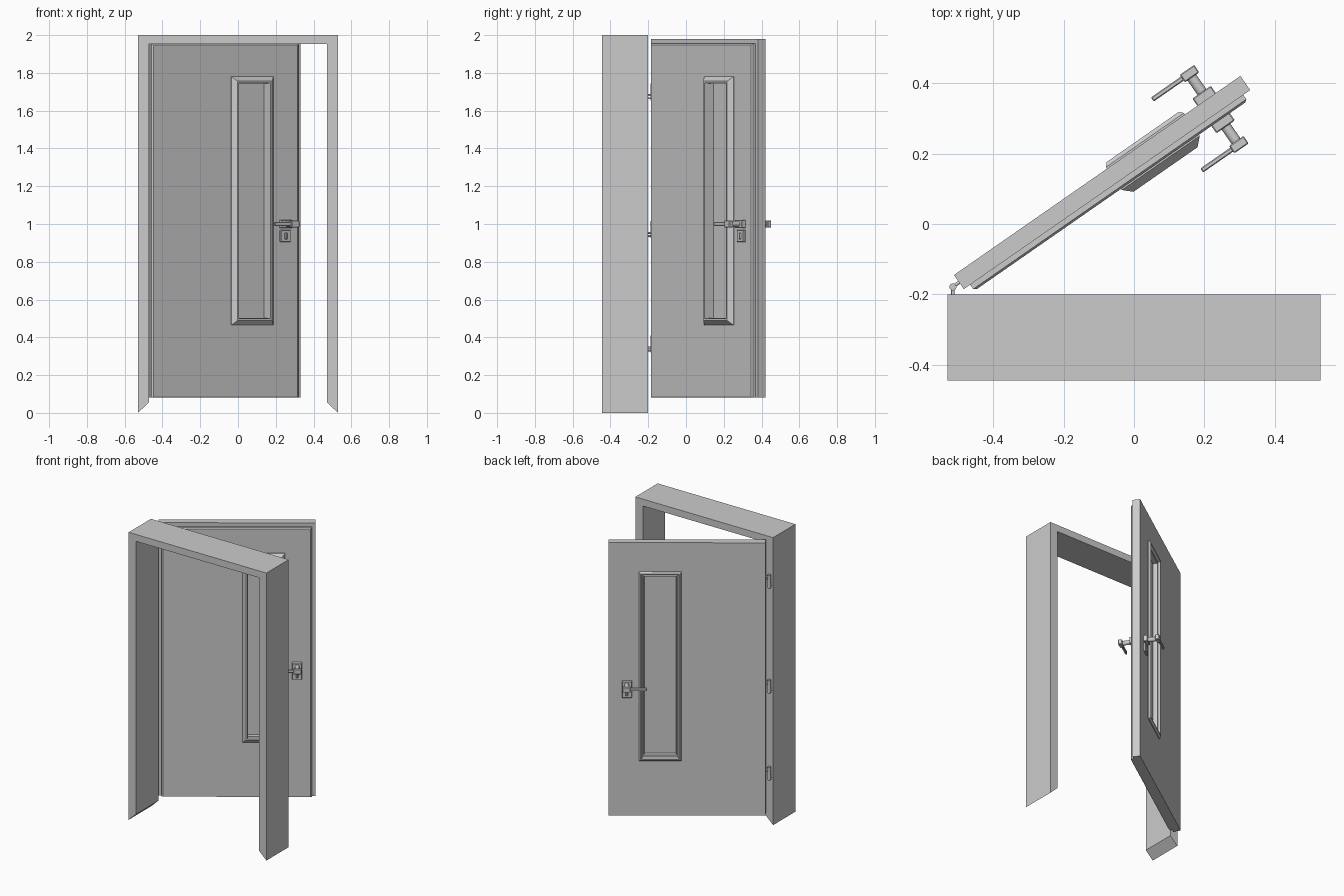
import bpy, bmesh, math
from mathutils import Matrix, Vector

if "Cube" in bpy.data.objects:
    bpy.data.objects.remove(bpy.data.objects["Cube"])

# Door space: x along the leaf from the hinge side, y towards its back face, z up
DOOR = Matrix.Translation((-0.512, -0.145, 0)) @ Matrix.Rotation(math.radians(34.8), 4, 'Z')
MID = -0.035          # middle plane of the leaf


def finish(name, bm, matrix=Matrix()):
    bmesh.ops.recalc_face_normals(bm, faces=bm.faces)
    mesh = bpy.data.meshes.new(name)
    bm.to_mesh(mesh)
    bm.free()
    ob = bpy.data.objects.new(name, mesh)
    bpy.context.collection.objects.link(ob)
    ob.matrix_world = matrix
    return ob


def ring_loft(name, rects):
    """Join rectangles (x0, x1, z0, z1, y) into one closed ring."""
    bm = bmesh.new()
    loops = [[bm.verts.new(p) for p in ((a, y, c), (b, y, c), (b, y, d), (a, y, d))]
             for a, b, c, d, y in rects]
    for i, lo in enumerate(loops):
        nx = loops[(i + 1) % len(loops)]
        for k in range(4):
            bm.faces.new((lo[k], lo[(k + 1) % 4], nx[(k + 1) % 4], nx[k]))
    return finish(name, bm, DOOR)


def box(name, x, y, z, bevel=0.0):
    bm = bmesh.new()
    size = [abs(r[1] - r[0]) for r in (x, y, z)]
    mid = [(r[0] + r[1]) / 2 for r in (x, y, z)]
    bmesh.ops.create_cube(bm, size=1, matrix=Matrix.Translation(mid) @ Matrix.Diagonal((*size, 1)))
    if bevel:
        bmesh.ops.bevel(bm, geom=bm.edges[:], offset=bevel, segments=1, affect='EDGES')
    return finish(name, bm, DOOR)


def rod(name, p, q, radius, sides=16, matrix=Matrix()):
    p, q = Vector(p), Vector(q)
    bm = bmesh.new()
    rot = (q - p).to_track_quat('Z', 'Y').to_matrix().to_4x4()
    bmesh.ops.create_cone(bm, cap_ends=True, segments=sides, radius1=radius, radius2=radius,
                          depth=(q - p).length, matrix=Matrix.Translation((p + q) / 2) @ rot)
    ob = finish(name, bm, matrix)
    for f in ob.data.polygons:
        f.use_smooth = len(f.vertices) == 4
    for e in ob.data.edges:
        a, b = (ob.data.vertices[i].co for i in e.vertices)
        e.use_edge_sharp = (a - b).length < radius
    return ob


# Door frame: two jambs with mitred feet and a head
bm = bmesh.new()
outline = [(-.53, 0), (-.53, 2), (.53, 2), (.53, 0),
           (.472, .055), (.472, 1.952), (-.472, 1.952), (-.472, .055)]
face = bm.faces.new([bm.verts.new((x, -.445, z)) for x, z in outline])
new = bmesh.ops.extrude_face_region(bm, geom=[face])['geom']
bmesh.ops.translate(bm, vec=(0, .245, 0), verts=[v for v in new if isinstance(v, bmesh.types.BMVert)])
finish("door_frame", bm)

# Rebated leaf with a window opening
HOLE = (.562, .768, .502, 1.745)
ring_loft("door_leaf", [
    (0, .992, .082, 1.98, 0), (0, .992, .082, 1.98, -.049),
    (.022, .968, .082, 1.955, -.049), (.022, .968, .082, 1.955, -.064),
    (.030, .960, .084, 1.947, -.070), (*HOLE, -.070), (*HOLE, 0)])


# Window trim on both faces, and the pane between
def trim(name, profile):
    ring_loft(name, [(.53 + o, .80 - o, .465 + o, 1.78 - o, y) for o, y in profile])


trim("front_window_trim", [(0, -.068), (0, -.074), (.024, -.097), (.034, -.097), (.036, -.040)])
trim("back_window_trim", [(0, -.002), (0, .005), (.010, .016), (.018, .016), (.036, -.022)])
box("window_pane", (.56, .77), (MID - .004, MID + .004), (.50, 1.747))

# Lever handles and key plates, mirrored about the leaf's middle
for side, s in (("front", -1), ("back", 1)):
    def y(d):
        return MID + s * d
    box(side + "_handle_rose", (.843, .907), (y(.030), y(.060)), (.978, 1.022), .003)
    rod(side + "_handle_stem", (.876, y(.055), 1), (.876, y(.115), 1), .015, matrix=DOOR)
    box(side + "_handle_knuckle", (.852, .902), (y(.110), y(.136)), (.982, 1.018), .003)
    box(side + "_handle_lever", (.748, .880), (y(.116), y(.130)), (.990, 1.010), .003)
    box(side + "_key_plate", (.843, .907), (y(.030), y(.048)), (.905, .968), .003)
    box(side + "_key_cylinder", (.867, .883), (y(.040), y(.053)), (.918, .955), .004)

# Hinges: barrel, upper pins into the leaf, lower pins into the jamb
PIN = Vector((-.515, -.179, 0))
leaf_edge = DOOR @ Vector((.006, -.025, 0))
for n, z in (("top", 1.70), ("middle", .97), ("bottom", .365)):
    up = Vector((0, 0, 1))
    rod(n + "_hinge_barrel", PIN + up * (z - .045), PIN + up * (z + .045), .010)
    for dz in (.018, .034):
        rod(n + "_hinge_leaf_pin", PIN + up * (z + dz), leaf_edge + up * (z + dz), .005, 12)
    for dz in (-.018, -.034):
        rod(n + "_hinge_frame_pin", PIN + up * (z + dz), Vector((-.515, -.21, z + dz)), .005, 12)
